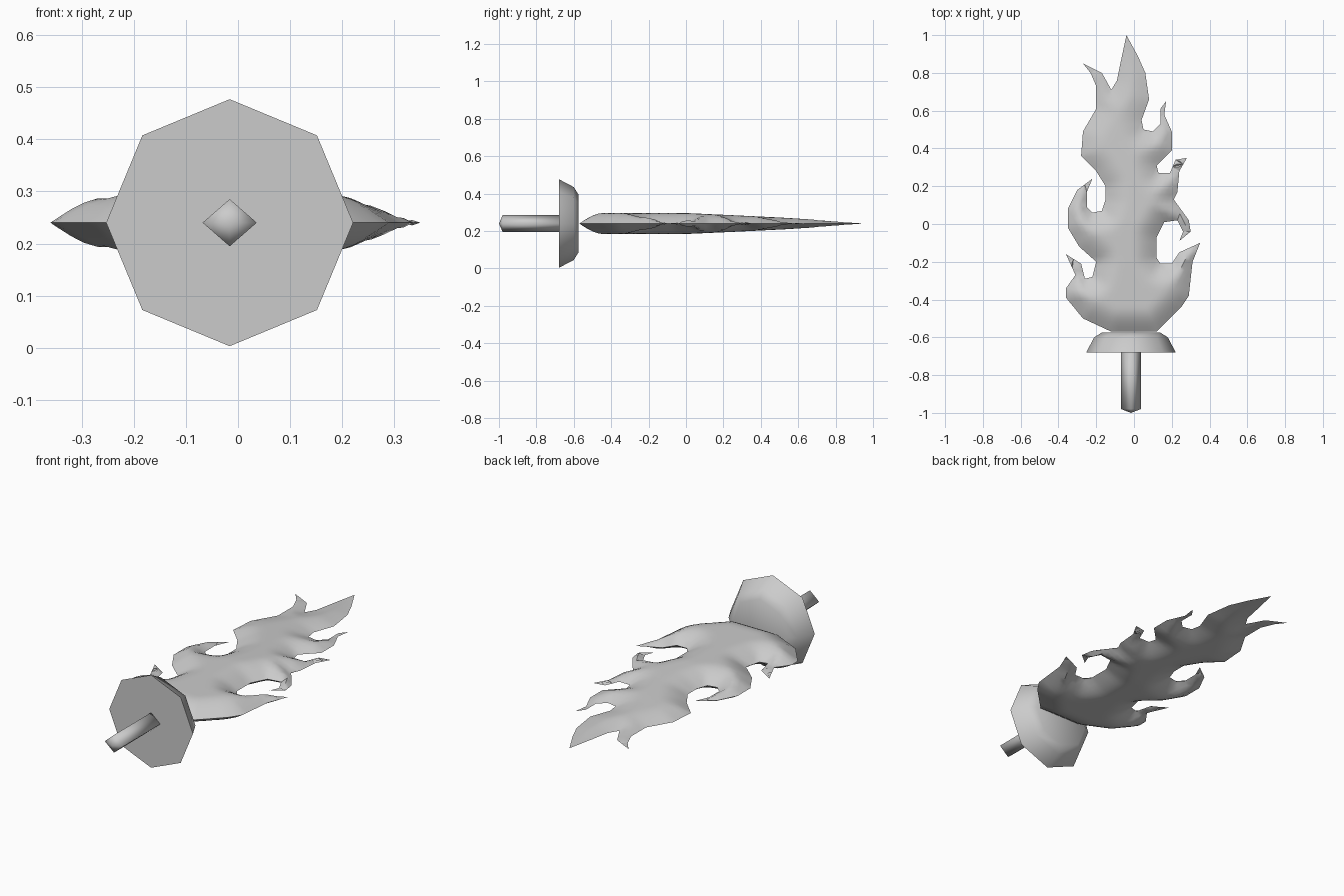
import bpy
import bmesh
import math
from mathutils import Vector
from mathutils.geometry import delaunay_2d_cdt, intersect_point_line

old = bpy.data.objects.get("Cube")
if old:
    bpy.data.objects.remove(old, do_unlink=True)

AXIS_X, AXIS_Z = -0.016, 0.24

grey = bpy.data.materials.new("plain_grey")
grey.use_nodes = True
grey_value = (0.6, 0.6, 0.6, 1)
grey.diffuse_color = grey_value
grey.node_tree.nodes["Principled BSDF"].inputs["Base Color"].default_value = grey_value


def finish(name, bm, location, angle):
    """Turn a bmesh into a smooth-shaded object with crisp edges."""
    bmesh.ops.recalc_face_normals(bm, faces=bm.faces)
    mesh = bpy.data.meshes.new(name)
    bm.to_mesh(mesh)
    bm.free()
    mesh.materials.append(grey)
    obj = bpy.data.objects.new(name, mesh)
    obj.location = location
    bpy.context.collection.objects.link(obj)
    bpy.ops.object.select_all(action='DESELECT')
    obj.select_set(True)
    bpy.context.view_layer.objects.active = obj
    bpy.ops.object.shade_smooth_by_angle(angle=math.radians(angle))
    return obj


def turned(name, sides, rings, angle, squash=1.0):
    """Solid turned around the y axis; each ring is (y, radius), zero radius is a point."""
    bm = bmesh.new()
    loops = []
    for y, radius in rings:
        count = sides if radius else 1
        turns = [math.tau * i / count for i in range(count)]
        loops.append([bm.verts.new((radius * math.sin(t), y, radius * squash * math.cos(t)))
                      for t in turns])
    for a, b in zip(loops, loops[1:]):
        for i in range(sides):
            j = (i + 1) % sides
            corners = [a[i % len(a)], a[j % len(a)], b[j % len(b)], b[i % len(b)]]
            bm.faces.new(list(dict.fromkeys(corners)))
    return finish(name, bm, (AXIS_X, 0, AXIS_Z), angle)


# Handle and guard
turned("handle", 4, [(-1, 0), (-0.98, 0.052), (-0.66, 0.052), (-0.66, 0)], 95, 0.87)
turned("guard", 8, [(-0.68, 0), (-0.68, 0.237), (-0.6, 0.195), (-0.575, 0.155), (-0.575, 0)], 50)

# Flame outline in hundredths: up the right side to the tip, then down the left side
OUTLINE = [
    (-12, -57), (-27, -50), (-36, -39), (-36, -34), (-31, -27), (-36, -16), (-28, -21),
    (-26, -29), (-22, -28), (-20, -20), (-29, -12), (-35, -2), (-35, 8), (-30, 18),
    (-22, 24), (-25, 17), (-25, 9), (-22, 6), (-17, 7), (-15, 13), (-15, 20),
    (-20, 28), (-28, 36), (-27, 49), (-20, 61), (-20, 73), (-23, 80), (-27, 85),
    (-17, 80), (-12, 71), (-9, 76), (-7, 86), (-4, 100), (2, 89), (6, 80),
    (8, 66), (4, 55), (5, 50), (10, 49), (14, 53), (14, 61), (17, 65),
    (16, 58), (20, 49), (20, 39), (12, 31), (13, 27), (19, 27), (22, 34),
    (28, 35), (24, 28), (23, 17), (21, 13), (29, 2), (30, -4), (24, -9),
    (26, -4), (23, 2), (16, 1), (12, -7), (12, -18), (14, -21), (20, -21),
    (24, -15), (35, -10), (31, -20), (29, -38), (25, -44), (12, -57)]
corners = [Vector(p) / 100 for p in OUTLINE]
sides = list(zip(corners, corners[1:] + corners[:1]))


def edge_distance(p):
    best = 9.0
    for a, b in sides:
        near, t = intersect_point_line(p, a, b)
        near = a.lerp(b, min(max(t, 0), 1))
        best = min(best, (p - near.to_2d()).length)
    return best


def inside(p):
    hit = False
    for a, b in sides:
        if (a.y > p.y) != (b.y > p.y):
            if p.x < a.x + (p.y - a.y) * (b.x - a.x) / (b.y - a.y):
                hit = not hit
    return hit


def half_thickness(p):
    """Pillow profile: thin at the rim, full in the middle, tapering to the tip."""
    full = 0.056 if p.y < 0 else 0.056 * (1 - p.y) ** 0.8
    return full * math.sin(min(edge_distance(p) / 0.13, 1) * math.pi / 2)


# Rim points, then an even grid of points within the rim
points = []
for a, b in sides:
    steps = max(1, round((b - a).length / 0.04))
    points += [a.lerp(b, i / steps) for i in range(steps)]
rim = len(points)
STEP = 0.025
for row in range(64):
    for col in range(30):
        p = Vector(((col + row % 2 / 2) * STEP - 0.37, row * STEP - 0.57))
        if inside(p) and edge_distance(p) > 0.012:
            points.append(p)
rim_edges = [(i, (i + 1) % rim) for i in range(rim)]
flat_points, _, triangles, *_ = delaunay_2d_cdt(points, rim_edges, [], 1, 0.00001)

# Flame: inflate the upper half and mirror it below
bm = bmesh.new()
verts = [bm.verts.new((p.x, p.y, 0)) for p in flat_points]
for tri in triangles:
    bm.faces.new([verts[i] for i in tri])
thin = [f for f in bm.faces if all(v.is_boundary for v in f.verts)]
bmesh.ops.poke(bm, faces=thin)
for v in bm.verts:
    if not v.is_boundary:
        v.co.z = half_thickness(v.co.to_2d())
bmesh.ops.mirror(bm, geom=bm.verts[:] + bm.edges[:] + bm.faces[:], axis='Z', merge_dist=0.0002)
finish("flame", bm, (0, 0, AXIS_Z), 50)
